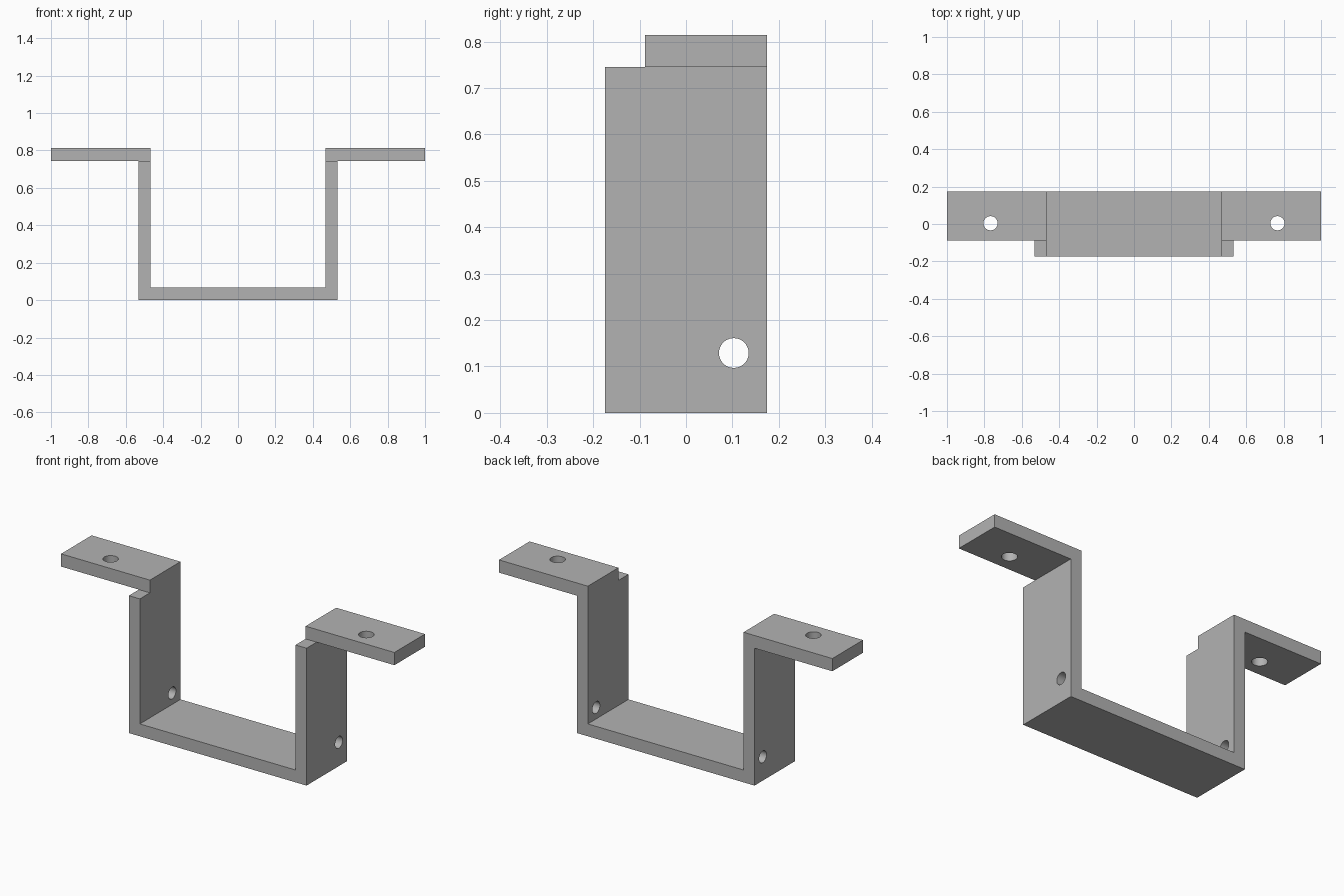
import bpy
import bmesh
import math
from mathutils import Matrix

if "Cube" in bpy.data.objects:
    bpy.data.objects.remove(bpy.data.objects["Cube"], do_unlink=True)

# Main dimensions
HALF_LENGTH = 1.0
INNER, OUTER = 0.467, 0.533          # wall faces
FLOOR_TOP, FLANGE_BOTTOM, TOP = 0.067, 0.745, 0.814
FRONT, BACK, FLANGE_FRONT = -0.174, 0.174, -0.088
HOLE_RADIUS, WALL_HOLE_RADIUS = 0.038, 0.032

# Plain grey metal
grey = bpy.data.materials.new("grey_metal")
grey.use_nodes = True
colour = (0.45, 0.45, 0.45, 1)
grey.diffuse_color = colour
grey.node_tree.nodes["Principled BSDF"].inputs["Base Color"].default_value = colour


def make_object(name, bm):
    bmesh.ops.recalc_face_normals(bm, faces=bm.faces)
    mesh = bpy.data.meshes.new(name)
    bm.to_mesh(mesh)
    bm.free()
    mesh.materials.append(grey)
    obj = bpy.data.objects.new(name, mesh)
    bpy.context.collection.objects.link(obj)
    return obj


def extrude_profile(name, points, y0, y1):
    bm = bmesh.new()
    face = bm.faces.new([bm.verts.new((x, y0, z)) for x, z in points])
    result = bmesh.ops.extrude_face_region(bm, geom=[face])
    moved = [v for v in result["geom"] if isinstance(v, bmesh.types.BMVert)]
    bmesh.ops.translate(bm, verts=moved, vec=(0, y1 - y0, 0))
    return make_object(name, bm)


def drill(name, centre, radius, axis, depth):
    turn = Matrix.Rotation(math.pi / 2, 4, "Y") if axis == "X" else Matrix()
    bm = bmesh.new()
    bmesh.ops.create_cone(bm, cap_ends=True, segments=48, radius1=radius,
                          radius2=radius, depth=depth,
                          matrix=Matrix.Translation(centre) @ turn)
    return make_object(name, bm)


# Folded strip: right half of the section, mirrored to the left
half = [(OUTER, 0), (OUTER, FLANGE_BOTTOM), (HALF_LENGTH, FLANGE_BOTTOM),
        (HALF_LENGTH, TOP), (INNER, TOP), (INNER, FLOOR_TOP)]
section = half + [(-x, z) for x, z in reversed(half)]
bracket = extrude_profile("mounting_bracket", section, FRONT, BACK)

# Cutters: front notch above the walls, flange holes and the cross hole
cutters = [drill("wall_hole_cutter", (0, 0.103, 0.129), WALL_HOLE_RADIUS, "X", 1.4)]
for side in (-1, 1):
    a, b = side * 0.4, side * 1.1
    notch = [(a, FLANGE_BOTTOM), (b, FLANGE_BOTTOM), (b, 0.9), (a, 0.9)]
    cutters.append(extrude_profile("notch_cutter", notch, -0.3, FLANGE_FRONT))
    cutters.append(drill("flange_hole_cutter", (side * 0.767, 0.004, 0.78),
                         HOLE_RADIUS, "Z", 0.3))

bpy.ops.object.select_all(action="DESELECT")
bracket.select_set(True)
bpy.context.view_layer.objects.active = bracket
for cutter in cutters:
    cutter.hide_render = True
    mod = bracket.modifiers.new("cut", "BOOLEAN")
    mod.operation = "DIFFERENCE"
    mod.solver = "EXACT"
    mod.object = cutter
    bpy.ops.object.modifier_apply(modifier=mod.name)
    bpy.data.objects.remove(cutter, do_unlink=True)

# Smooth hole walls, crisp folds
bpy.ops.object.shade_smooth_by_angle(angle=math.radians(30))
